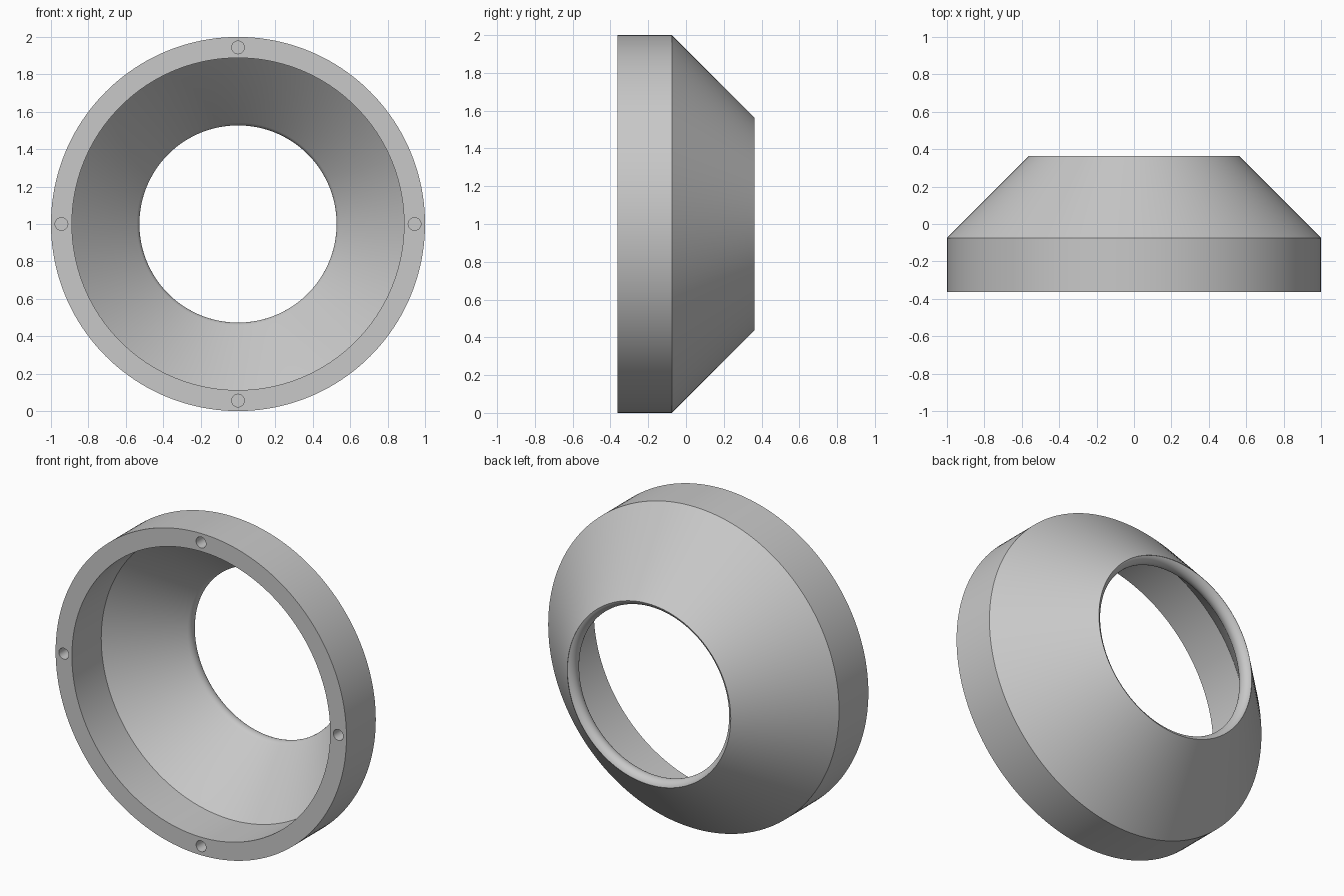
import bpy, bmesh, math
from mathutils import Matrix, Vector

cube = bpy.data.objects.get("Cube")
if cube:
    bpy.data.objects.remove(cube, do_unlink=True)

# One plain grey material
grey = bpy.data.materials.new("plain grey")
grey.use_nodes = True
color = (0.58, 0.58, 0.58, 1)
grey.diffuse_color = color
grey.node_tree.nodes["Principled BSDF"].inputs["Base Color"].default_value = color

FRONT, SHOULDER, BACK = -0.363, -0.075, 0.363
OUTER, INNER, RIM = 1.0, 0.888, 0.562
SEGMENTS = 160
CENTRE = Vector((0, 0, 1))


def make_object(name, bm):
    mesh = bpy.data.meshes.new(name)
    bm.to_mesh(mesh)
    bm.free()
    obj = bpy.data.objects.new(name, mesh)
    bpy.context.collection.objects.link(obj)
    mesh.materials.append(grey)
    return obj


# Wall cross-section as (radius, y), with a rounded lip at the small opening
profile = [(OUTER, FRONT), (OUTER, SHOULDER), (RIM, BACK)]
lip_r, lip_y, lip_radius = 0.577, 0.313, 0.05
for i in range(13):
    a = math.radians(107 + (225 - 107) * i / 12)
    profile.append((lip_r + lip_radius * math.cos(a), lip_y + lip_radius * math.sin(a)))
profile += [(INNER, SHOULDER), (INNER, FRONT)]

# Collar and cone revolved about the front-to-back axis
bm = bmesh.new()
verts = [bm.verts.new((r, y, CENTRE.z)) for r, y in profile]
edges = [bm.edges.new((v, verts[(i + 1) % len(verts)])) for i, v in enumerate(verts)]
bmesh.ops.spin(bm, geom=verts + edges, cent=CENTRE, axis=(0, 1, 0),
               angle=math.tau, steps=SEGMENTS, use_merge=True)
bmesh.ops.remove_doubles(bm, verts=bm.verts, dist=0.0001)
bmesh.ops.recalc_face_normals(bm, faces=bm.faces)
ring = make_object("conical_ring", bm)

# Four blind screw holes in the front flange
bm = bmesh.new()
hole_radius, hole_depth, hole_circle = 0.034, 0.15, 0.944
for i in range(4):
    a = i * math.pi / 2
    place = Matrix.Translation((hole_circle * math.cos(a), FRONT,
                                CENTRE.z + hole_circle * math.sin(a)))
    bmesh.ops.create_cone(bm, cap_ends=True, segments=32, radius1=hole_radius,
                          radius2=hole_radius, depth=2 * hole_depth,
                          matrix=place @ Matrix.Rotation(math.pi / 2, 4, "X"))
cutter = make_object("screw_hole_cutter", bm)
cutter.hide_render = True

bpy.ops.object.select_all(action="DESELECT")
bpy.context.view_layer.objects.active = ring
ring.select_set(True)
cut = ring.modifiers.new("screw_holes", "BOOLEAN")
cut.operation = "DIFFERENCE"
cut.solver = "EXACT"
cut.object = cutter
bpy.ops.object.modifier_apply(modifier=cut.name)
bpy.data.objects.remove(cutter, do_unlink=True)

bpy.ops.object.shade_smooth_by_angle(angle=math.radians(30))
